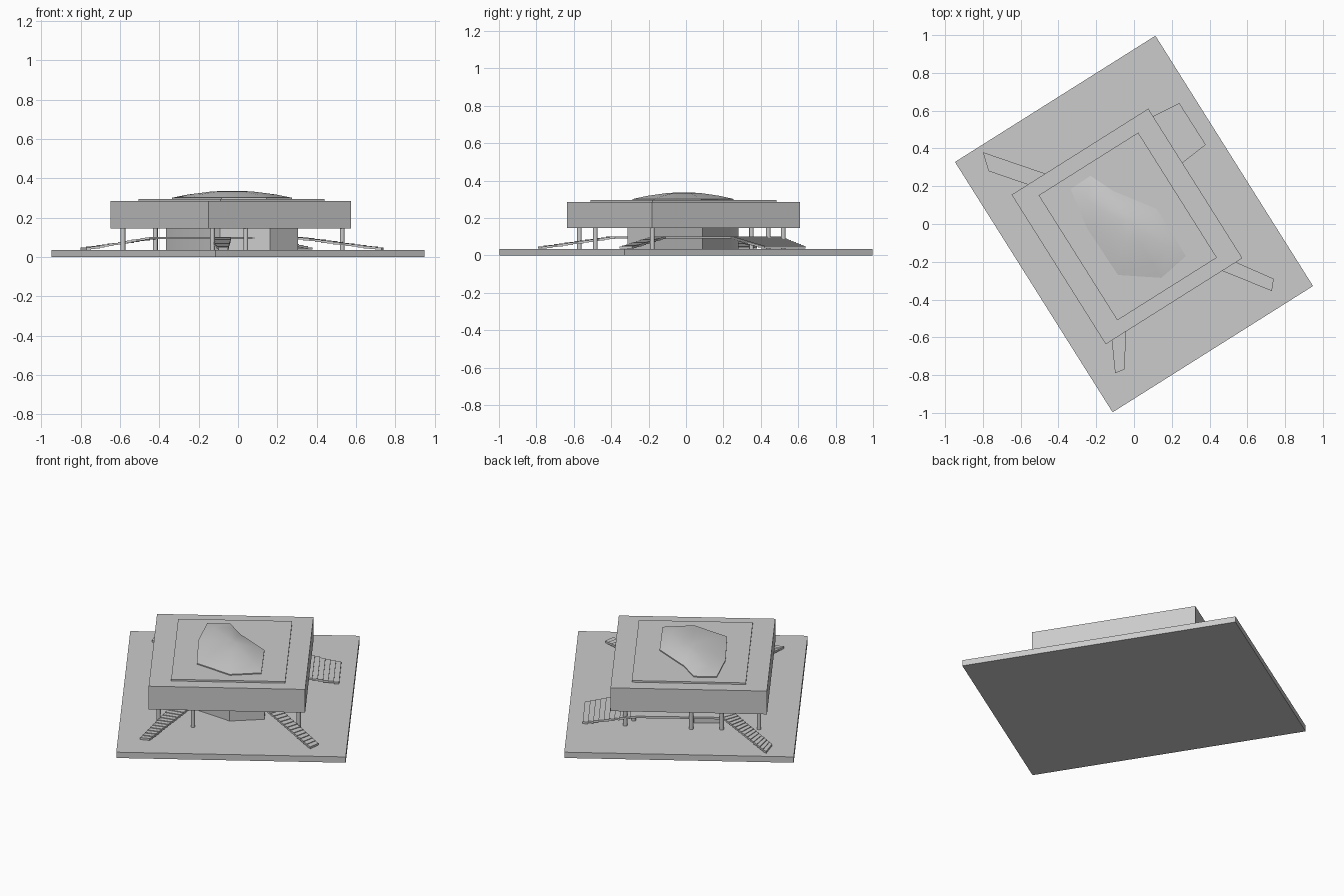
import bpy, bmesh, math
from mathutils import Vector, Matrix

cube = bpy.data.objects.get("Cube")
if cube:
    bpy.data.objects.remove(cube, do_unlink=True)

TURN = math.radians(32.2)      # plan rotation of plinth and roof
GROUND = 0.035                 # top of plinth
SOFFIT = 0.145                 # underside of roof

grey = bpy.data.materials.new("plain_grey")
grey.use_nodes = True
grey.diffuse_color = (0.6, 0.6, 0.6, 1)
grey.node_tree.nodes["Principled BSDF"].inputs["Base Color"].default_value = (0.6, 0.6, 0.6, 1)


def finish(name, bm):
    bmesh.ops.recalc_face_normals(bm, faces=bm.faces)
    mesh = bpy.data.meshes.new(name)
    bm.to_mesh(mesh)
    bm.free()
    mesh.materials.append(grey)
    obj = bpy.data.objects.new(name, mesh)
    bpy.context.collection.objects.link(obj)
    return obj


def smooth(obj, degrees):
    bpy.ops.object.select_all(action='DESELECT')
    obj.select_set(True)
    bpy.context.view_layer.objects.active = obj
    bpy.ops.object.shade_smooth_by_angle(angle=math.radians(degrees))


def loft(bm, rings):
    """Closed solid through equal-length rings of points."""
    loops = [[bm.verts.new(p) for p in ring] for ring in rings]
    n = len(loops[0])
    for low, high in zip(loops, loops[1:]):
        for i in range(n):
            j = (i + 1) % n
            bm.faces.new((low[i], low[j], high[j], high[i]))
    bm.faces.new(loops[0][::-1])
    bm.faces.new(loops[-1])


def at_height(outline, z, scale=1.0, centre=(-0.03, -0.01)):
    c = Vector(centre)
    return [(c + (Vector(p) - c) * scale).to_3d() + Vector((0, 0, z)) for p in outline]


def slab(name, centre, width, depth, low, high):
    bm = bmesh.new()
    bmesh.ops.create_cube(bm, size=1, matrix=(
        Matrix.Translation((*centre, (low + high) / 2))
        @ Matrix.Rotation(TURN, 4, 'Z')
        @ Matrix.Diagonal((width, depth, high - low, 1))))
    return finish(name, bm)


def stair(name, inner, outer, steps, top=0.102, bottom=0.046, thick=0.012):
    """Thin stepped ramp between an inner and an outer edge."""
    a, b = map(Vector, inner)
    c, d = map(Vector, outer)
    bm = bmesh.new()
    for i in range(steps):
        s, t = i / steps, (i + 1) / steps
        z = top + (bottom - top) * (i + 0.5) / steps
        quad = [a.lerp(c, s), a.lerp(c, t), b.lerp(d, t), b.lerp(d, s)]
        loft(bm, [at_height(quad, z - thick), at_height(quad, z)])
    return finish(name, bm)


# Plinth and stacked roof slabs
slab("plinth", (0, 0), 1.254, 1.566, 0, GROUND)
slab("roof", (-0.037, -0.013), 0.855, 0.935, SOFFIT, 0.285)
slab("roof_panel", (-0.033, -0.013), 0.623, 0.782, 0.285, 0.295)

# Faceted skylight with a low lip
skylight = [(-0.23, 0.255), (-0.335, 0.185), (-0.25, -0.02), (-0.085, -0.27),
            (0.145, -0.285), (0.275, -0.17), (0.12, 0.08), (-0.11, 0.175)]
bm = bmesh.new()
loft(bm, [at_height(skylight, z, s) for z, s in
          ((0.293, 1), (0.301, 1), (0.318, 0.72), (0.332, 0.36), (0.336, 0.15))])
smooth(finish("skylight", bm), 35)

# Enclosed hall below the roof
bm = bmesh.new()
loft(bm, [at_height(skylight, z, 1.1) for z in (GROUND, SOFFIT)])
smooth(finish("hall_wall", bm), 35)

# Inner edges shared by the raised deck and its four stairs
edges = {
    "back_right": (((-0.42, 0.25), (-0.45, 0.17)), ((-0.80, 0.38), (-0.77, 0.28)), 14),
    "front_right": (((-0.14, -0.40), (-0.035, -0.38)), ((-0.10, -0.79), (-0.05, -0.77)), 14),
    "front_left": (((0.30, -0.18), (0.33, -0.11)), ((0.73, -0.355), (0.74, -0.29)), 14),
    "back_left": (((0.15, 0.24), (-0.02, 0.51)), ((0.38, 0.42), (0.24, 0.64)), 10),
}
for name, (inner, outer, steps) in edges.items():
    stair(name + "_stair", inner, outer, steps)

deck = [p for inner, _, _ in edges.values() for p in inner]
bm = bmesh.new()
loft(bm, [at_height(deck, z) for z in (0.09, 0.102)])
finish("raised_deck", bm)

# Round columns carrying the roof
columns = [(-0.585, 0.14), (0.04, 0.52), (0.53, -0.18), (-0.13, -0.57),
           (0.04, -0.485), (-0.42, 0.26), (-0.28, 0.35), (0.04, 0.44)]
for x, y in columns:
    bm = bmesh.new()
    bmesh.ops.create_cone(bm, cap_ends=True, segments=16, radius1=0.012, radius2=0.012,
                          depth=SOFFIT - GROUND,
                          matrix=Matrix.Translation((x, y, (SOFFIT + GROUND) / 2)))
    smooth(finish("column", bm), 35)
